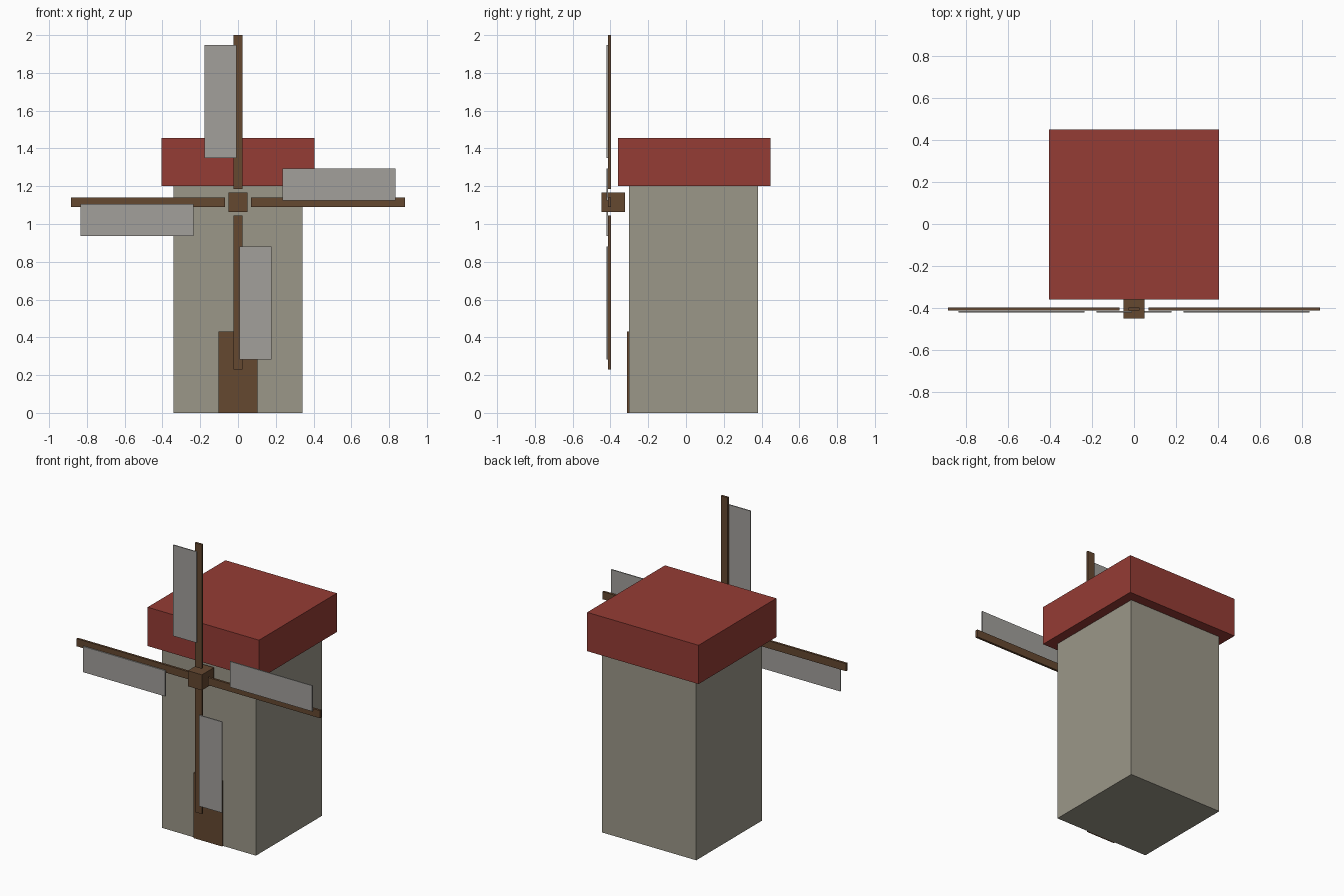
import bpy, bmesh
from math import pi
from mathutils import Matrix, Vector

if "Cube" in bpy.data.objects:
    bpy.data.objects.remove(bpy.data.objects["Cube"])


def material(name, rgb):
    m = bpy.data.materials.new(name)
    m.diffuse_color = (*rgb, 1)
    m.use_nodes = True
    m.node_tree.nodes["Principled BSDF"].inputs["Base Color"].default_value = m.diffuse_color
    return m


stone = material("stone", (0.33, 0.31, 0.25))
red = material("red_roof", (0.30, 0.045, 0.035))
wood = material("dark_wood", (0.13, 0.065, 0.03))
canvas = material("canvas", (0.36, 0.35, 0.33))


def box(name, lo, hi, mat, matrix=Matrix()):
    """Box between two corners, optionally transformed."""
    lo, hi = Vector(lo), Vector(hi)
    bm = bmesh.new()
    bmesh.ops.create_cube(bm, size=1, matrix=matrix @ Matrix.Translation((lo + hi) / 2)
                          @ Matrix.Diagonal((*(hi - lo), 1)))
    mesh = bpy.data.meshes.new(name)
    bm.to_mesh(mesh)
    bm.free()
    mesh.materials.append(mat)
    obj = bpy.data.objects.new(name, mesh)
    bpy.context.collection.objects.link(obj)
    return obj


# Tower, roof cap and door
box("tower", (-0.342, -0.302, 0), (0.342, 0.382, 1.2), stone)
box("roof", (-0.405, -0.36, 1.2), (0.405, 0.448, 1.455), red)
box("door", (-0.104, -0.312, 0), (0.104, -0.302, 0.43), wood)

# Hub, then four arms with sails turned around it
HUB_Z = 1.115
box("hub", (-0.051, -0.448, HUB_Z - 0.051), (0.051, -0.322, HUB_Z + 0.051), wood)
for i in range(4):
    turn = Matrix.Translation((0, 0, HUB_Z)) @ Matrix.Rotation(i * pi / 2, 4, 'Y')
    box(f"arm_{i + 1}", (0.07, -0.412, -0.025), (0.885, -0.397, 0.025), wood, turn)
    box(f"sail_{i + 1}", (0.235, -0.42, 0.009), (0.833, -0.413, 0.178), canvas, turn)
